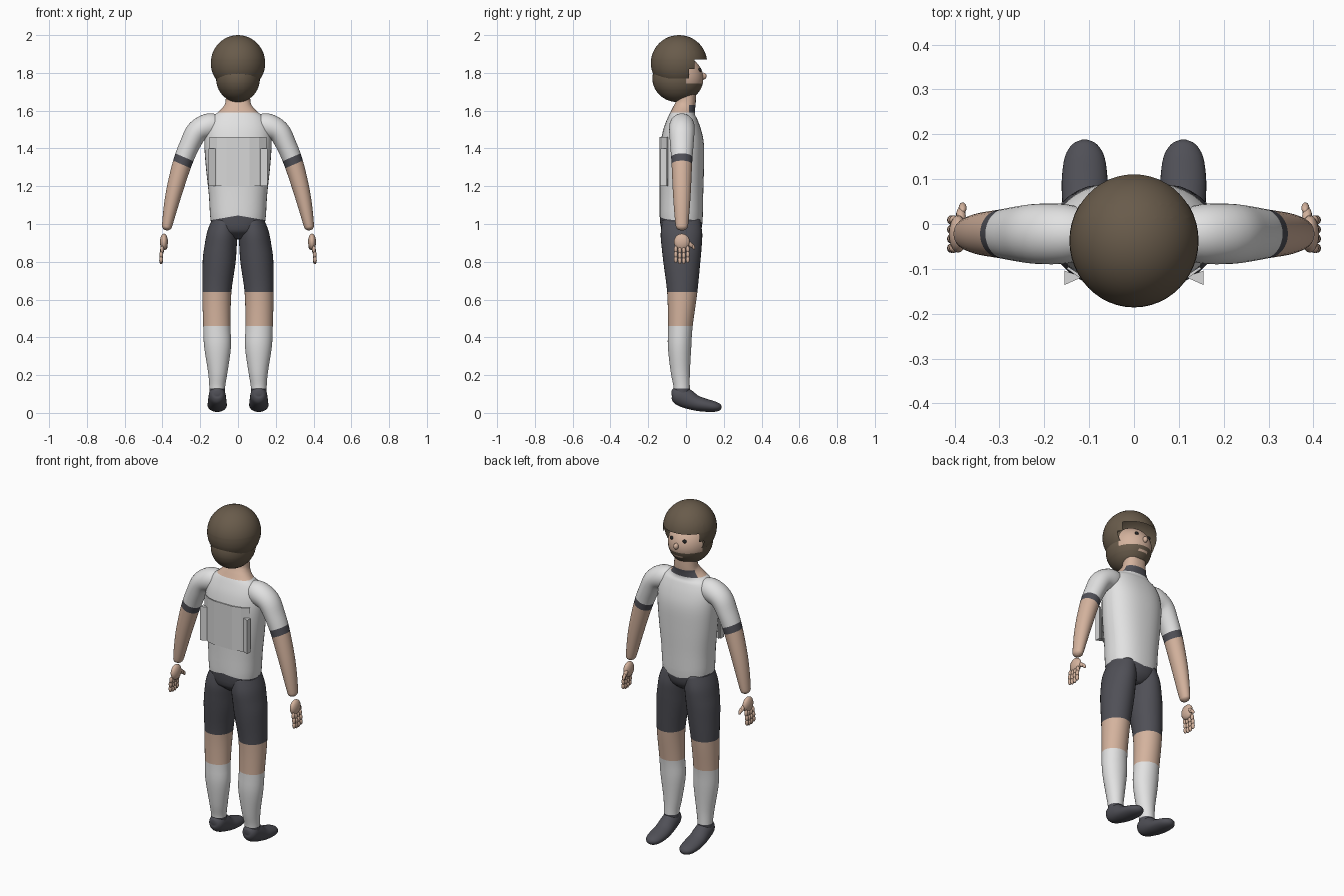
import bpy, bmesh, math
from mathutils import Vector, Matrix

if "Cube" in bpy.data.objects:
    bpy.data.objects.remove(bpy.data.objects["Cube"])


def material(name, rgb):
    m = bpy.data.materials.new(name)
    m.use_nodes = True
    m.diffuse_color = (*rgb, 1)
    bsdf = next(n for n in m.node_tree.nodes if n.type == 'BSDF_PRINCIPLED')
    bsdf.inputs["Base Color"].default_value = (*rgb, 1)
    bsdf.inputs["Roughness"].default_value = 0.8
    return m


WHITE = material("white cloth", (0.76, 0.76, 0.76))
DARK = material("dark cloth", (0.08, 0.08, 0.095))
SKIN = material("skin", (0.66, 0.45, 0.34))
HAIR = material("brown hair", (0.14, 0.105, 0.07))
GREY = material("light grey panel", (0.68, 0.68, 0.68))
BLACK = material("eye black", (0.02, 0.02, 0.02))


def finish(name, bm, mats, cuts=(), rule=None, mirror=False, smooth=True):
    """Cut colour borders, colour faces by the rule and make the object."""
    for co, no in cuts:
        geom = bm.verts[:] + bm.edges[:] + bm.faces[:]
        bmesh.ops.bisect_plane(bm, geom=geom, plane_co=co, plane_no=no, dist=1e-5)
    bmesh.ops.recalc_face_normals(bm, faces=bm.faces)
    for f in bm.faces:
        f.smooth = smooth
        if rule:
            f.material_index = rule(f.calc_center_median())
    me = bpy.data.meshes.new(name)
    bm.to_mesh(me)
    bm.free()
    for m in mats:
        me.materials.append(m)
    ob = bpy.data.objects.new(name, me)
    bpy.context.collection.objects.link(ob)
    if mirror:
        mod = ob.modifiers.new("mirror", 'MIRROR')
        mod.use_mirror_merge = False
    return ob


def spline(rows, steps=4):
    """Smooth curve through rows of numbers."""
    out = []
    for i in range(len(rows) - 1):
        a, b, c, d = (rows[min(max(k, 0), len(rows) - 1)] for k in range(i - 1, i + 3))
        for s in range(steps):
            t = s / steps
            out.append([q + 0.5 * t * (r - p + t * (2 * p - 5 * q + 4 * r - w + t * (3 * (q - r) + w - p)))
                        for p, q, r, w in zip(a, b, c, d)])
    return out + [list(rows[-1])]


def loft(rows, ref, power=2.0, sides=32):
    """Skin rows of x, y, z, radius along ref, radius across ref."""
    rows = spline(rows)
    bm, rings = bmesh.new(), []
    for i, (x, y, z, ra, rb) in enumerate(rows):
        t = Vector(rows[min(i + 1, len(rows) - 1)][:3]) - Vector(rows[max(i - 1, 0)][:3])
        t.normalize()
        u = (Vector(ref) - t * t.dot(Vector(ref))).normalized()
        v = t.cross(u)
        ring = []
        for k in range(sides):
            a = 2 * math.pi * k / sides
            c, s = (math.copysign(abs(w) ** (2 / power), w) for w in (math.cos(a), math.sin(a)))
            ring.append(bm.verts.new(Vector((x, y, z)) + u * ra * c + v * rb * s))
        rings.append(ring)
    for a, b in zip(rings, rings[1:]):
        for k in range(sides):
            n = (k + 1) % sides
            bm.faces.new((a[k], a[n], b[n], b[k]))
    bm.faces.new(rings[0])
    bm.faces.new(rings[-1])
    return bm


def ball(bm, centre, radii, tilt=0, seg=12):
    mat = Matrix.Translation(centre) @ Matrix.Rotation(tilt, 4, 'X') @ Matrix.Diagonal((*radii, 1))
    bmesh.ops.create_uvsphere(bm, u_segments=seg, v_segments=max(8, seg // 2), radius=1, matrix=mat)
    return bm


def level(z):
    return ((0, 0, z), (0, 0, 1))


X, Y = (1, 0, 0), (0, 1, 0)

# Torso with neck: shirt, waistband dipping in front, skin and front collar
torso = [(0, cy, z, rx, ry) for z, cy, rx, ry in (
    (0.92, -.02, .04, .06), (0.96, -.02, .12, .10), (1.02, -.025, .145, .113), (1.15, -.024, .154, .115),
    (1.3, -.022, .17, .117), (1.42, -.02, .178, .115), (1.5, -.02, .172, .1), (1.56, -.018, .145, .078),
    (1.59, -.014, .105, .064), (1.62, -.006, .077, .056), (1.65, 0, .066, .052), (1.72, .002, .062, .05))]


def torso_colour(c):
    waist = 1.045 - 0.17 * abs(c.x) if c.y < -0.02 else 1.0 + 0.17 * abs(c.x)
    if c.z < waist:
        return 1
    if c.z > 1.59:
        return 1 if c.y > 0.015 and c.z < 1.63 else 2
    return 0


waist_cuts = [((0, 0, z), (s, 0, 1)) for z in (1.045, 1.0) for s in (0.17, -0.17)]
finish("torso", loft(torso, X, 2.3, 40), (WHITE, DARK, SKIN),
       waist_cuts + [level(1.59), level(1.63), ((0, -.02, 0), Y), ((0, .015, 0), Y)], torso_colour)

# Legs: shorts, bare knee, sock, ankle of shoe
legs = [(cx, cy, z, rx, ry) for z, cx, cy, rx, ry in (
    (1.02, .07, -.024, .065, .1), (0.95, .083, -.024, .08, .11), (0.88, .092, -.023, .085, .106),
    (0.8, .1, -.022, .087, .098), (0.64, .112, -.02, .077, .08), (0.46, .112, -.03, .072, .065),
    (0.35, .108, -.034, .071, .062), (0.22, .107, -.03, .052, .051), (0.14, .11, -.023, .042, .043),
    (0.08, .11, -.022, .043, .044))]
finish("legs", loft(legs, X), (DARK, SKIN, WHITE), [level(z) for z in (.64, .46, .13)],
       lambda c: 0 if c.z > .64 or c.z < .13 else 1 if c.z > .46 else 2, mirror=True)

# Shoes
shoes = [(.11, y, z, rx, rz) for y, z, rx, rz in (
    (-.076, .105, .012, .012), (-.068, .104, .03, .03), (-.045, .096, .043, .048), (0, .077, .047, .052),
    (.05, .053, .05, .041), (.1, .041, .051, .035), (.15, .033, .044, .028), (.178, .03, .027, .018),
    (.188, .029, .006, .005))]
finish("shoes", loft(shoes, X), (DARK,), mirror=True)

# Arms: sleeve, dark cuff band, bare forearm
arms = [(x, -.022, z, ry, r) for x, z, ry, r in (
    (.09, 1.525, .05, .05), (.15, 1.52, .066, .066), (.215, 1.49, .067, .06), (.255, 1.42, .062, .054),
    (.292, 1.33, .055, .051), (.33, 1.2, .049, .045), (.354, 1.1, .043, .038), (.374, 1.0, .034, .028),
    (.379, .977, .027, .022), (.381, .967, .01, .008))]
along = Vector((.4, 0, -.92))
band = Vector((.292, 0, 1.335)).dot(along)


def arm_colour(c):
    d = c.dot(along) - band
    return 0 if d < -.02 else 1 if d < .02 else 2


finish("arms", loft(arms, Y), (WHITE, DARK, SKIN),
       [(along * ((band + s) / along.length_squared), along) for s in (-.02, .02)], arm_colour, mirror=True)

# Hands: palm, four jointed fingers, thumb
hand = ball(bmesh.new(), (.392, -.022, .905), (.021, .042, .044), seg=20)
for i in range(4):
    y = -.054 + .021 * i
    drop = .006 if i in (1, 2) else 0
    for x, z in ((.402, .865), (.406, .838), (.407, .812)):
        ball(hand, (x, y, z - drop), (.01, .0105, .019))
ball(hand, (.386, .018, .895), (.011, .012, .026), .8)
ball(hand, (.382, .036, .882), (.009, .009, .019), .5)
finish("hands", hand, (SKIN,), mirror=True)

# Head: skin face, brown beard and nape
head = ball(bmesh.new(), (0, -.043, 1.77), (.116, .135, .125), seg=40)


def head_colour(c):
    mouth = abs(c.x) < .03 and 1.712 < c.z < 1.724
    return 0 if c.y > .0 and (c.z > 1.745 or mouth) else 1


finish("head", head, (SKIN, HAIR),
       [level(z) for z in (1.712, 1.724, 1.745)] + [((0, 0, 0), Y), ((.03, 0, 0), X), ((-.03, 0, 0), X)],
       head_colour)

# Hair cap with the face opening cut away
cap = ball(bmesh.new(), (0, -.037, 1.852), (.144, .149, .148), seg=48)
for co, no in (level(1.77), level(1.87), level(1.82), ((0, .015, 0), Y), ((0, .045, 0), Y)):
    bmesh.ops.bisect_plane(cap, geom=cap.verts[:] + cap.edges[:] + cap.faces[:], plane_co=co, plane_no=no)
opening = []
for f in cap.faces:
    c = f.calc_center_median()
    if c.z < 1.77 or (c.y > .045 and c.z < 1.87) or (c.y > .015 and c.z < 1.82):
        opening.append(f)
bmesh.ops.delete(cap, geom=opening, context='FACES')
finish("hair_cap", cap, (HAIR,))

# Face details
finish("nose", ball(bmesh.new(), (0, .092, 1.783), (.014, .017, .018)), (SKIN,))
finish("eyes", ball(bmesh.new(), (.042, .073, 1.815), (.012, .009, .01)), (BLACK,), mirror=True)

# Panel on the back of the shirt, curved round the body
panel = bmesh.new()
outline = [(-.15, -.1), (-.11, -.127), (-.06, -.14), (.06, -.14), (.11, -.127), (.15, -.1)]
columns = [[panel.verts.new((x, y, z)) for z in (1.2, 1.46)] for x, y in outline]
for a, b in zip(columns, columns[1:]):
    panel.faces.new((a[0], b[0], b[1], a[1]))
ob = finish("back_panel", panel, (GREY,), smooth=False)
ob.modifiers.new("thickness", 'SOLIDIFY').thickness = 0.006

# Wedge flaps standing out at the panel edges
flap = bmesh.new()
low, high = [[flap.verts.new((x, y, z)) for x, y in ((.115, -.118), (.155, -.104), (.155, -.136))]
             for z in (1.2, 1.4)]
flap.faces.new(low)
flap.faces.new(high)
for k in range(3):
    n = (k + 1) % 3
    flap.faces.new((low[k], low[n], high[n], high[k]))
finish("panel_flaps", flap, (GREY,), mirror=True, smooth=False)
